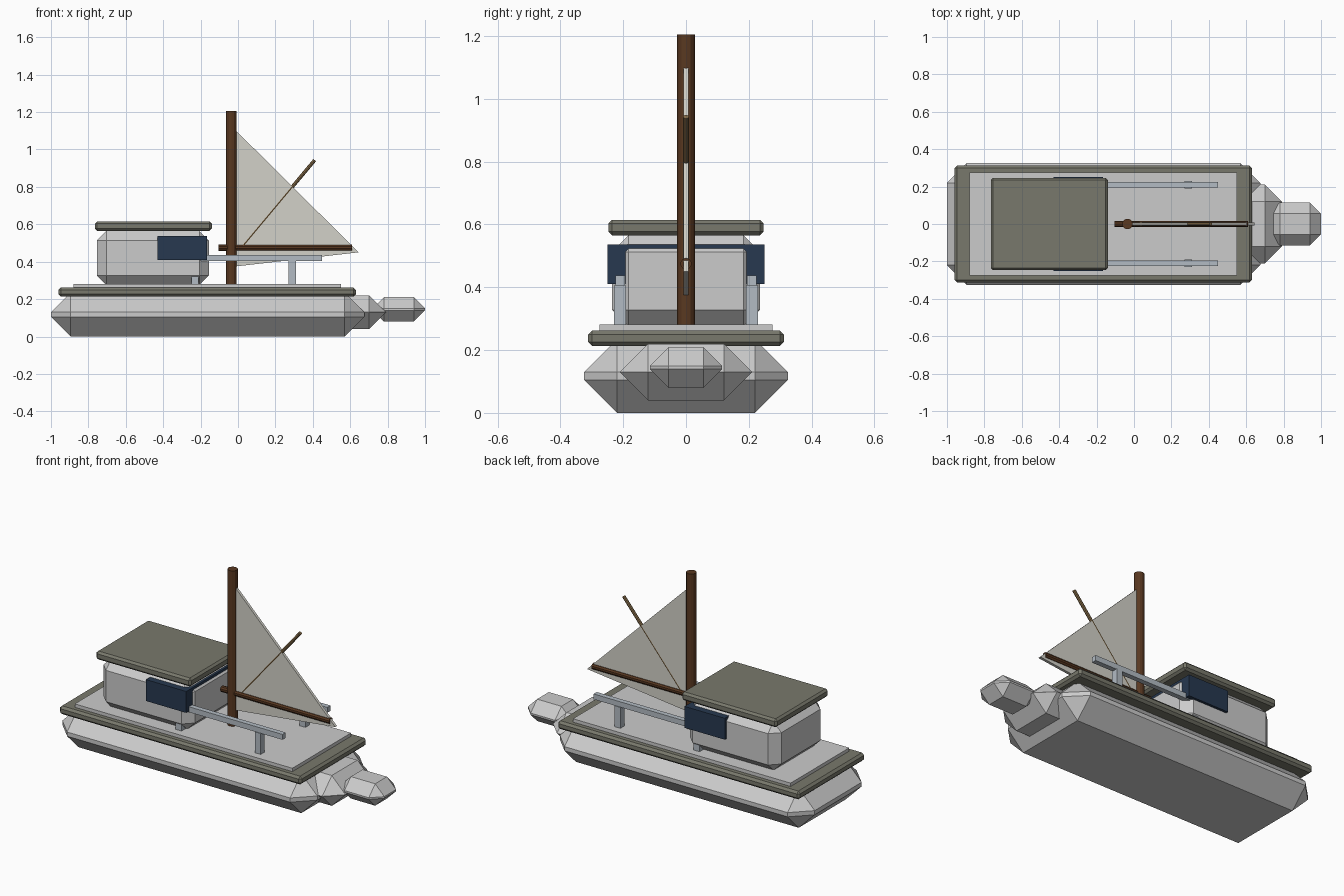
import bpy, bmesh
from mathutils import Vector

if "Cube" in bpy.data.objects:
    bpy.data.objects.remove(bpy.data.objects["Cube"])


def material(name, rgb):
    m = bpy.data.materials.new(name)
    m.diffuse_color = (*rgb, 1)
    m.use_nodes = True
    m.node_tree.nodes["Principled BSDF"].inputs["Base Color"].default_value = m.diffuse_color
    return m


OLIVE = material("olive_trim", (0.19, 0.19, 0.15))
WOOD = material("dark_wood", (0.10, 0.04, 0.015))
SPAR = material("light_wood", (0.25, 0.16, 0.07))
GLASS = material("dark_glass", (0.02, 0.04, 0.08))
CLOTH = material("sailcloth", (0.65, 0.64, 0.58))
METAL = material("rail_metal", (0.45, 0.5, 0.55))


def finish(bm, name, mat):
    bmesh.ops.recalc_face_normals(bm, faces=bm.faces)
    mesh = bpy.data.meshes.new(name)
    bm.to_mesh(mesh)
    bm.free()
    ob = bpy.data.objects.new(name, mesh)
    bpy.context.collection.objects.link(ob)
    if mat:
        mesh.materials.append(mat)
    return ob


def box(name, x, y, z, bevel=0, mat=None):
    """Box from (min, max) ranges, with an optional one-segment chamfer."""
    bm = bmesh.new()
    bmesh.ops.create_cube(bm, size=1)
    for v in bm.verts:
        for i, (lo, hi) in enumerate((x, y, z)):
            v.co[i] = hi if v.co[i] > 0 else lo
    if bevel:
        bmesh.ops.bevel(bm, geom=bm.edges[:], offset=bevel, segments=1,
                        affect='EDGES', clamp_overlap=True)
    return finish(bm, name, mat)


def pole(name, a, b, radius, sides, mat):
    """Round pole between two points."""
    a, b = Vector(a), Vector(b)
    bm = bmesh.new()
    bmesh.ops.create_cone(bm, cap_ends=True, segments=sides, radius1=radius,
                          radius2=radius, depth=(b - a).length)
    rot = (b - a).to_track_quat('Z', 'Y').to_matrix()
    for v in bm.verts:
        v.co = rot @ v.co + (a + b) / 2
    return finish(bm, name, mat)


# Hull and stepped bow
box("hull", (-1.0, 0.675), (-0.325, 0.325), (0, 0.235), 0.105)
box("bow", (0.43, 0.79), (-0.21, 0.21), (0.04, 0.22), 0.0895)
box("bow_tip", (0.72, 1.0), (-0.115, 0.115), (0.08, 0.21), 0.06)

# Deck and surrounding trim
box("gunwale", (-0.96, 0.63), (-0.312, 0.312), (0.213, 0.262), 0.013, OLIVE)
box("deck", (-0.88, 0.55), (-0.275, 0.275), (0.22, 0.282))

# Cabin, wraparound window and roof
box("cabin", (-0.755, -0.155), (-0.235, 0.235), (0.275, 0.565), 0.052)
box("window_band", (-0.43, -0.165), (-0.25, 0.25), (0.41, 0.537), 0, GLASS)
box("roof", (-0.765, -0.14), (-0.247, 0.247), (0.565, 0.615), 0.012, OLIVE)

# Side rails with two posts each
for label, s in (("left", 1), ("right", -1)):
    y = sorted((s * 0.195, s * 0.225))
    box(f"rail_{label}", (-0.39, 0.45), y, (0.405, 0.437), 0, METAL)
    for n, px in (("rear", -0.23), ("front", 0.29)):
        yp = sorted((s * 0.191, s * 0.229))
        box(f"post_{n}_{label}", (px - 0.019, px + 0.019), yp, (0.28, 0.406), 0, METAL)

# Mast, boom and gaff
pole("mast", (-0.035, 0, 0.28), (-0.035, 0, 1.205), 0.028, 12, WOOD)
pole("boom", (-0.105, 0, 0.475), (0.61, 0, 0.475), 0.018, 10, WOOD)
pole("gaff", (0.01, 0, 0.465), (0.41, 0, 0.943), 0.0095, 8, SPAR)

# Triangular sail with thickness
bm = bmesh.new()
base = bm.faces.new([bm.verts.new((x, -0.008, z))
                     for x, z in ((-0.01, 1.10), (0.645, 0.45), (-0.01, 0.375))])
ext = bmesh.ops.extrude_face_region(bm, geom=[base], use_keep_orig=True)
for v in ext["geom"]:
    if isinstance(v, bmesh.types.BMVert):
        v.co.y = 0.008
finish(bm, "sail", CLOTH)
